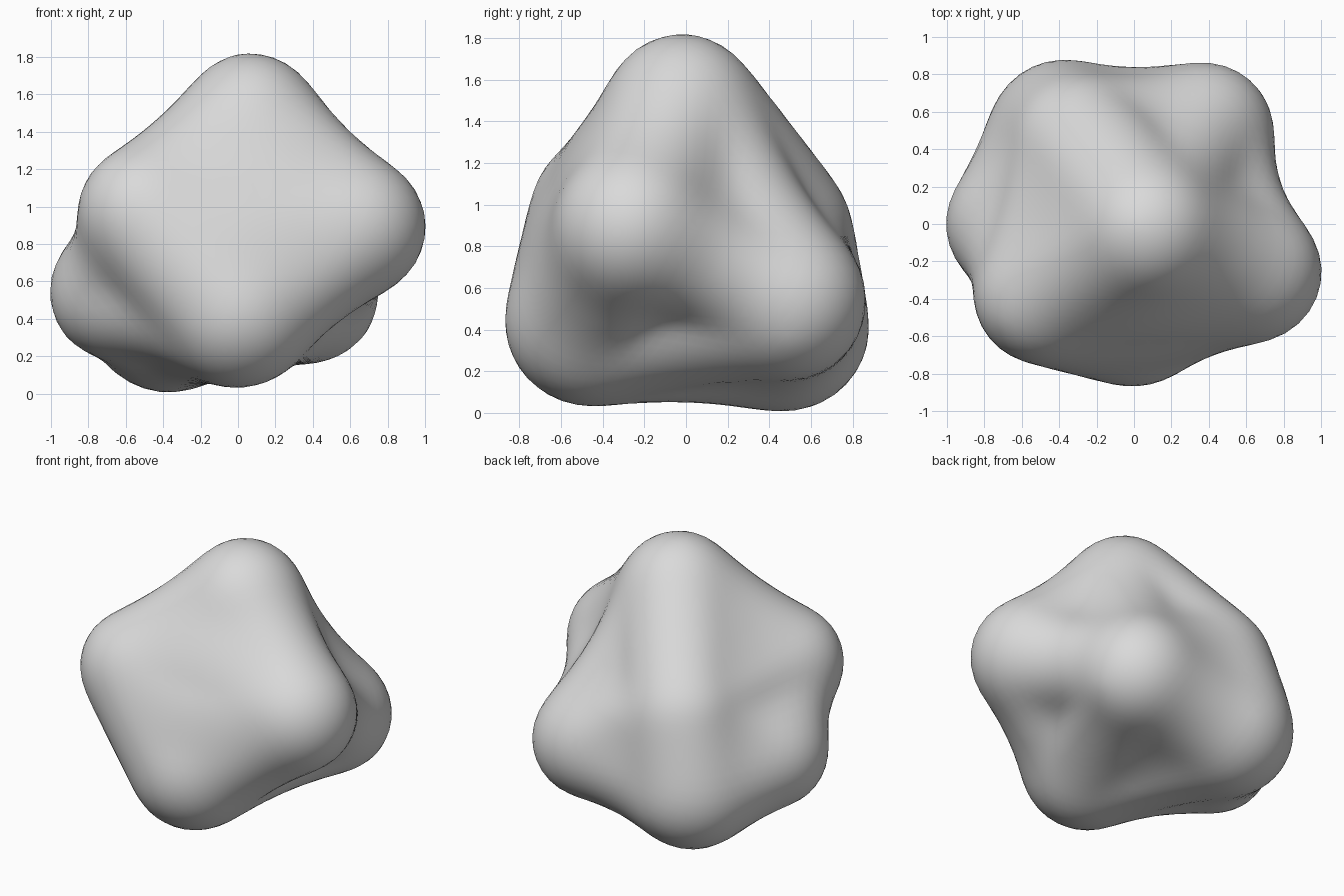
import bpy
import bmesh
import math
from mathutils import Vector

cube = bpy.data.objects.get("Cube")
if cube:
    bpy.data.objects.remove(cube, do_unlink=True)

# Rounded lobes of the lump: centre and radius
LOBES = {
    "top": (Vector((0.07, -0.02, 1.44)), 0.39),
    "left": (Vector((0.63, -0.26, 0.89)), 0.39),
    "right": (Vector((-0.49, -0.38, 0.96)), 0.38),
    "flank": (Vector((-0.64, 0.00, 0.55)), 0.38),
    "front": (Vector((0.00, -0.46, 0.44)), 0.42),
    "foot": (Vector((-0.38, 0.47, 0.41)), 0.42),
    "back": (Vector((0.37, 0.49, 0.54)), 0.39),
    "spine": (Vector((-0.28, 0.43, 0.87)), 0.38),
}

# Webs of skin between three lobes, and how far each sinks in its middle
WEBS = [
    ("top", "right", "left", -0.04),
    ("right", "left", "front", -0.03),
    ("top", "left", "back", 0.02),
    ("top", "spine", "back", 0.02),
    ("spine", "back", "foot", 0.00),
    ("top", "right", "spine", 0.00),
    ("right", "spine", "flank", 0.01),
    ("spine", "flank", "foot", 0.00),
    ("right", "flank", "front", 0.03),
    ("front", "flank", "foot", 0.02),
    ("front", "foot", "back", 0.01),
    ("front", "back", "left", 0.04),
]

# Depth of the saddle halfway between two lobes
SADDLE = 0.04
OTHER_SADDLES = {
    frozenset(("top", "back")): 0.06,
    frozenset(("left", "back")): 0.08,
    frozenset(("right", "flank")): 0.05,
    frozenset(("top", "right")): 0.03,
    frozenset(("right", "left")): 0.02,
    frozenset(("right", "spine")): 0.03,
    frozenset(("flank", "foot")): 0.02,
    frozenset(("right", "front")): 0.0,
    frozenset(("top", "spine")): 0.0,
    frozenset(("foot", "spine")): 0.0,
}
CORE = Vector((0, 0, 0.76))
STEPS = 8


def web_balls(a, b, c, sink):
    """Balls spread over the triangle between three lobes."""
    names = (a, b, c)
    for i in range(STEPS + 1):
        for j in range(STEPS + 1 - i):
            w = (i / STEPS, j / STEPS, (STEPS - i - j) / STEPS)
            centre = sum((LOBES[n][0] * k for n, k in zip(names, w)), Vector())
            radius = sum(LOBES[n][1] * k for n, k in zip(names, w))
            for p, q in ((0, 1), (1, 2), (0, 2)):
                pair = frozenset((names[p], names[q]))
                radius -= 4 * w[p] * w[q] * OTHER_SADDLES.get(pair, SADDLE)
            yield centre - CORE, radius - 27 * w[0] * w[1] * w[2] * sink


BALLS = [ball for web in WEBS for ball in web_balls(*web)]


def surface_point(direction):
    """Outermost point of all the balls along a ray from the core."""
    reach = 0.2
    for centre, radius in BALLS:
        along = centre.dot(direction)
        half = radius * radius - centre.length_squared + along * along
        if half > 0:
            reach = max(reach, along + math.sqrt(half))
    return CORE + direction * reach


# Wrap a sphere around the balls and relax the skin
bm = bmesh.new()
bmesh.ops.create_icosphere(bm, subdivisions=5, radius=1)
for v in bm.verts:
    v.co = surface_point(v.co.normalized())
for face in bm.faces:
    face.smooth = True
mesh = bpy.data.meshes.new("lumpy_body")
bm.to_mesh(mesh)
bm.free()
body = bpy.data.objects.new("lumpy_body", mesh)
bpy.context.collection.objects.link(body)
relax = body.modifiers.new("relax", 'SMOOTH')
relax.factor = 0.5
relax.iterations = 8

# Plain grey
grey = bpy.data.materials.new("light_grey")
grey.use_nodes = True
colour = (0.7, 0.7, 0.7, 1)
grey.diffuse_color = colour
grey.node_tree.nodes["Principled BSDF"].inputs["Base Color"].default_value = colour
mesh.materials.append(grey)
